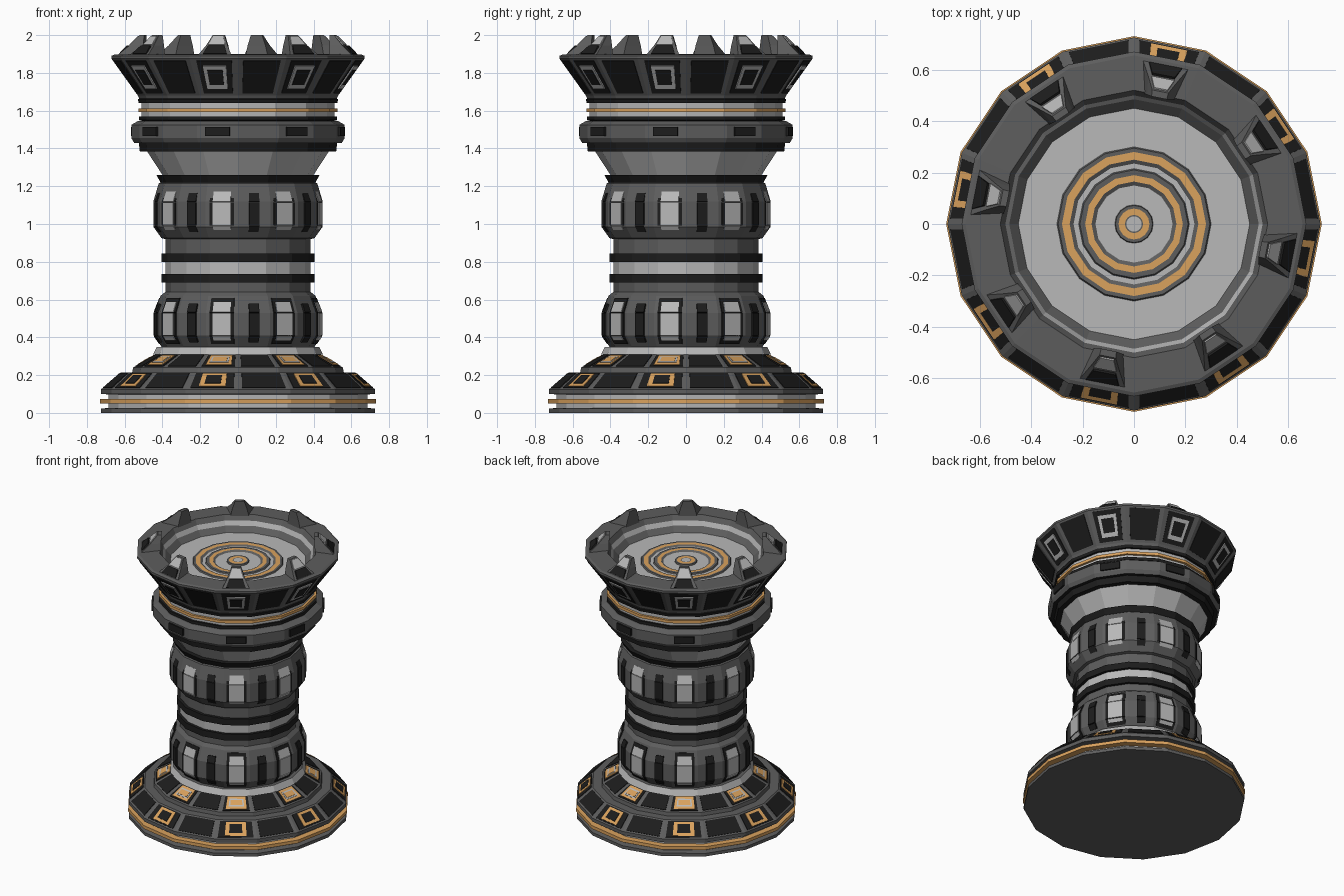
import bpy, bmesh
from math import cos, sin, pi
from mathutils import Vector

if "Cube" in bpy.data.objects:
    bpy.data.objects.remove(bpy.data.objects["Cube"])

N = 16
STEP = 2 * pi / N
ODD, EVEN, ALL = range(1, N, 2), range(0, N, 2), range(N)
MATS = {}
for key, name, c in (("K", "black", (.012, .012, .012)), ("D", "dark_grey", (.11, .11, .11)),
                     ("L", "light_grey", (.48, .48, .48)), ("G", "gold", (.70, .36, .11))):
    m = bpy.data.materials.new(name)
    m.diffuse_color = (*c, 1)
    m.use_nodes = True
    m.node_tree.nodes["Principled BSDF"].inputs["Base Color"].default_value = m.diffuse_color
    MATS[key] = m
KEYS = list(MATS)


def finish(name, bm):
    me = bpy.data.meshes.new(name)
    bm.to_mesh(me)
    bm.free()
    for k in KEYS:
        me.materials.append(MATS[k])
    ob = bpy.data.objects.new(name, me)
    bpy.context.collection.objects.link(ob)
    return ob


def polar(r, a, z):
    return Vector((r * cos(a), r * sin(a), z))


def lathe(name, prof):
    """16-sided revolve; each point is (radius, z, colour of the band above it)."""
    bm = bmesh.new()
    rows = []
    for r, z, _ in prof:
        if r == 0:
            rows.append([bm.verts.new((0, 0, z))] * N)
        else:
            rows.append([bm.verts.new(polar(r, i * STEP, z)) for i in range(N)])
    for (lo, hi, p) in zip(rows, rows[1:], prof):
        for i in range(N):
            j = (i + 1) % N
            vs = list(dict.fromkeys((lo[i], lo[j], hi[j], hi[i])))
            bm.faces.new(vs).material_index = KEYS.index(p[2])
    return finish(name, bm)


def solid(bm, low, high, mat):
    """Block between two matching quads."""
    a = [bm.verts.new(p) for p in low]
    b = [bm.verts.new(p) for p in high]
    fs = [bm.faces.new(b), bm.faces.new(a[::-1])]
    for i in range(4):
        j = (i + 1) % 4
        fs.append(bm.faces.new((a[i], a[j], b[j], b[i])))
    for f in fs:
        f.material_index = KEYS.index(mat)
    bmesh.ops.recalc_face_normals(bm, faces=fs)


def panels(name, which, lo, hi, layers):
    """Plates on facets between two rings; layer = (u margin, v0, v1, height, colour)."""
    bm = bmesh.new()
    for k in which:
        c = [polar(lo[0], k * STEP, lo[1]), polar(lo[0], (k + 1) * STEP, lo[1]),
             polar(hi[0], (k + 1) * STEP, hi[1]), polar(hi[0], k * STEP, hi[1])]
        n = (c[1] - c[0]).cross(c[3] - c[0]).normalized()
        for u, v0, v1, h, mat in layers:
            q = [c[0].lerp(c[1], s).lerp(c[3].lerp(c[2], s), t)
                 for s, t in ((u, v0), (1 - u, v0), (1 - u, v1), (u, v1))]
            solid(bm, [p - n * .004 for p in q], [p + n * h for p in q], mat)
    return finish(name, bm)


# Base with gold band and two sloping tiers
lathe("base", [(0, 0, "D"), (.725, 0, "D"), (.725, .022, "D"), (.685, .027, "L"), (.685, .05, "G"),
               (.73, .05, "G"), (.73, .073, "G"), (.685, .073, "L"), (.685, .098, "D"),
               (.725, .10, "D"), (.725, .125, "D"), (.62, .215, "D"), (.56, .215, "D"),
               (.555, .24, "D"), (.43, .31, "D"), (.42, .31, "D")])
T1, T2 = ((.725, .125), (.62, .215)), ((.555, .24), (.43, .31))
panels("base_black_panels", EVEN, *T1, [(.08, .08, .92, .004, "K")])
panels("base_gold_frames", ODD, *T1, [(.08, .08, .92, .004, "K"), (.24, .14, .86, .008, "G"),
                                      (.34, .28, .74, .011, "K")])
panels("upper_tier_black_panels", EVEN, *T2, [(.08, .08, .92, .004, "K")])
panels("upper_tier_gold_panels", ODD, *T2, [(.08, .08, .92, .004, "K"), (.17, .15, .85, .008, "G"),
                                            (.25, .28, .72, .010, "L"), (.30, .36, .64, .012, "G")])

# Column with two bulges, black rings and a flare
lathe("column", [(.45, .31, "L"), (.43, .35, "D"), (.405, .35, "D"), (.445, .41, "D"), (.445, .53, "D"),
                 (.41, .62, "D"), (.385, .64, "D"), (.385, .69, "K"), (.405, .69, "K"),
                 (.405, .735, "K"), (.385, .735, "L"), (.385, .80, "K"), (.405, .80, "K"),
                 (.405, .845, "K"), (.385, .845, "D"), (.385, .92, "D"), (.405, .925, "D"),
                 (.448, .985, "D"), (.448, 1.12, "D"), (.42, 1.215, "D"), (.41, 1.22, "K"),
                 (.432, 1.26, "K"), (.40, 1.26, "L"), (.485, 1.39, "L")])
for tag, z in (("lower", 0), ("upper", .585)):
    tiers = (((.405, .35 + z), (.445, .41 + z), .3, 1, .45, 1),
             ((.445, .41 + z), (.445, .53 + z), 0, 1, 0, 1),
             ((.445, .53 + z), (.41, .62 + z), 0, .85, 0, .5))
    for i, (lo, hi, a, b, c, d) in enumerate(tiers):
        lo_in, hi_in = (a + .35 if i == 0 else a), (b - .25 if i == 2 else b)
        panels(f"{tag}_bulge_windows_{i}", ODD, lo, hi,
               [(.12, a, b, .006, "K"), (.22, lo_in, hi_in, .010, "L")])
        panels(f"{tag}_bulge_slots_{i}", EVEN, lo, hi, [(.34, c, d, .010, "K")])

# Collar under the crown
lathe("collar", [(.485, 1.385, "K"), (.52, 1.385, "K"), (.525, 1.43, "K"), (.55, 1.43, "D"),
                 (.565, 1.455, "D"), (.565, 1.525, "D"), (.53, 1.545, "D"), (.505, 1.545, "K"),
                 (.525, 1.55, "K"), (.525, 1.57, "K"), (.51, 1.57, "L"), (.51, 1.592, "G"),
                 (.526, 1.592, "G"), (.526, 1.612, "G"), (.51, 1.612, "L"), (.51, 1.64, "K"),
                 (.525, 1.64, "K"), (.53, 1.66, "K"), (.52, 1.665, "K")])
panels("collar_panels", ODD, (.565, 1.455), (.565, 1.525), [(.2, .15, .85, .011, "K")])

# Crown bowl and its sunken floor with rings
lathe("crown", [(.52, 1.655, "D"), (.53, 1.68, "D"), (.67, 1.875, "D"), (.67, 1.89, "D"),
                (.655, 1.897, "D"), (.52, 1.90, "D"), (.50, 1.865, "L"), (.485, 1.835, "D"),
                (.45, 1.80, "L"), (.30, 1.80, "D"), (.295, 1.808, "D"), (.28, 1.808, "G"),
                (.25, 1.808, "D"), (.235, 1.80, "L"), (.215, 1.80, "D"), (.21, 1.808, "D"),
                (.19, 1.808, "G"), (.165, 1.808, "D"), (.15, 1.80, "L"), (.075, 1.80, "D"),
                (.072, 1.81, "D"), (.06, 1.81, "G"), (.035, 1.81, "D"), (.03, 1.81, "L"),
                (0, 1.81, "L")])
C = ((.53, 1.68), (.67, 1.875))
panels("crown_black_panels", EVEN, *C, [(.11, .07, .95, .004, "K")])
panels("crown_frames", ODD, *C, [(.13, .07, .95, .003, "K"), (.25, .20, .82, .009, "L"),
                                 (.33, .32, .72, .012, "K")])

# Merlons: wedges leaning inward, with a light stepped front
bm = bmesh.new()
for k in ODD:
    a = (k + .5) * STEP
    out, side = polar(1, a, 0), Vector((-sin(a), cos(a), 0))

    def quad(r0, r1, w0, w1, z0, z1):
        return [out * r + side * w + Vector((0, 0, z)) for r, w, z in
                ((r0, -w0, z0), (r1, -w1, z1), (r1, w1, z1), (r0, w0, z0))]
    base = quad(.635, .505, .092, .06, 1.892, 1.892)
    mid = quad(.575, .503, .058, .048, 1.945, 1.945)
    top = quad(.525, .50, .032, .03, 2.0, 2.0)
    solid(bm, base, mid, "D")
    solid(bm, mid, top, "D")
    solid(bm, quad(.622, .582, .065, .044, 1.896, 1.94), quad(.63, .59, .065, .044, 1.902, 1.946), "K")
    solid(bm, quad(.57, .528, .045, .026, 1.945, 1.992), quad(.578, .536, .045, .026, 1.95, 1.996), "L")
finish("merlons", bm)
